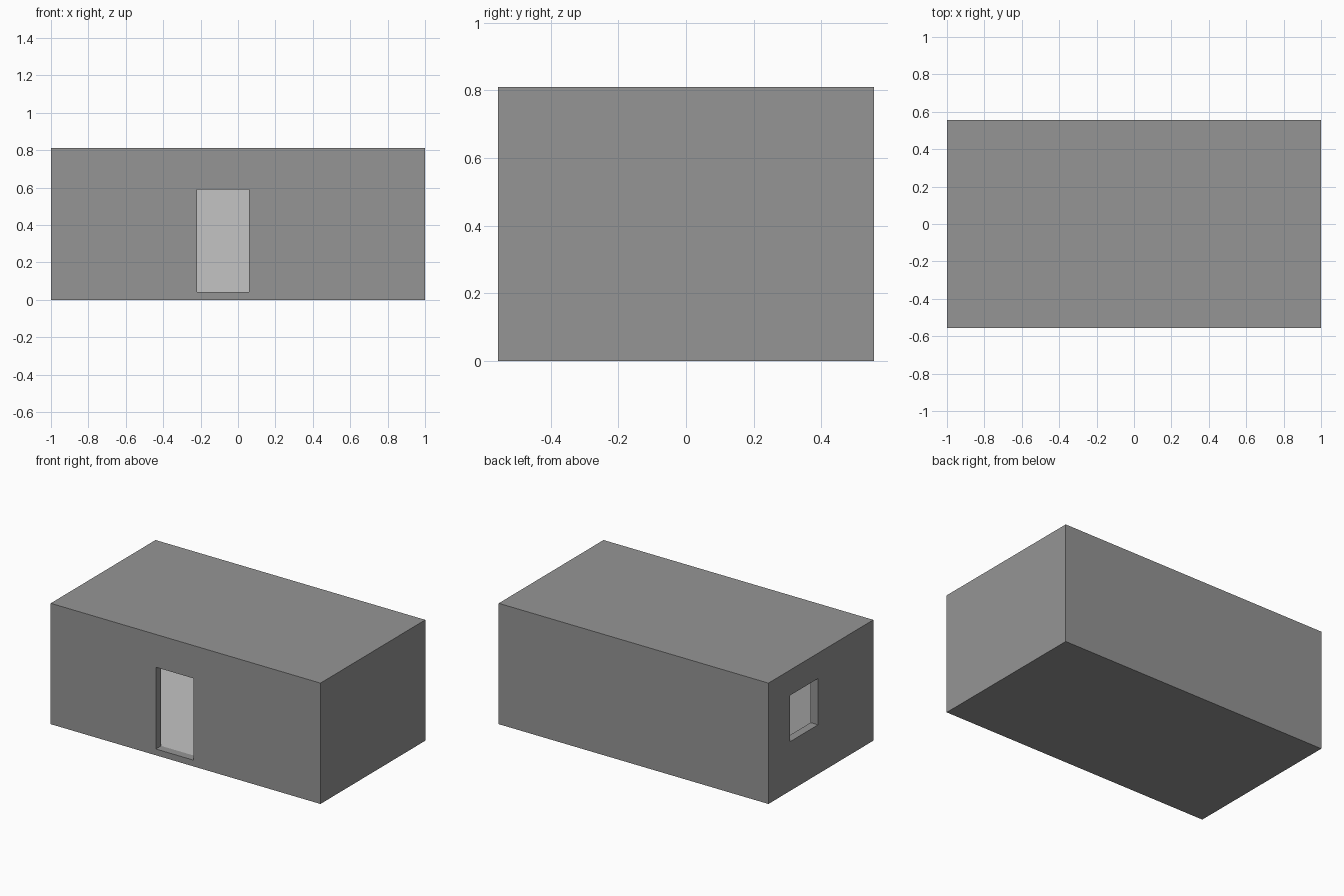
import bpy

if "Cube" in bpy.data.objects:
    bpy.data.objects.remove(bpy.data.objects["Cube"])

W, D, H = 2.0, 1.11, 0.81      # outer size
T, FLOOR = 0.055, 0.04         # wall and slab thickness


def material(name, v):
    m = bpy.data.materials.new(name)
    m.diffuse_color = (v, v, v, 1)
    m.use_nodes = True
    m.node_tree.nodes["Principled BSDF"].inputs["Base Color"].default_value = m.diffuse_color
    return m


def box(name, lo, hi):
    bpy.ops.mesh.primitive_cube_add(size=1)
    o = bpy.context.object
    o.name = name
    for v in o.data.vertices:
        v.co = [lo[i] if v.co[i] < 0 else hi[i] for i in range(3)]
    return o


outer = material("grey_outside", 0.30)
inner = material("light_grey_inside", 0.55)

# Solid block of the building
shell = box("building_shell", (-W/2, -D/2, 0), (W/2, D/2, H))
shell.data.materials.append(outer)
shell.data.materials.append(inner)

# Room, door opening in the front wall, window opening in the left wall
ix, iy = W/2 - T, D/2 - T
cutters = [
    box("room_cutter", (-ix, -iy, FLOOR), (ix, iy, H - FLOOR)),
    box("door_cutter", (-0.22, -D/2 - 0.1, FLOOR + 0.002), (0.06, -iy + 0.1, 0.59)),
    box("window_cutter", (-W/2 - 0.1, 0.03, 0.33), (-ix + 0.1, 0.325, 0.64)),
]
for c in cutters:
    c.hide_render = True
    mod = shell.modifiers.new(c.name, 'BOOLEAN')
    mod.operation = 'DIFFERENCE'
    mod.solver = 'EXACT'
    mod.object = c
    bpy.context.view_layer.objects.active = shell
    bpy.ops.object.modifier_apply(modifier=mod.name)
for c in cutters:
    bpy.data.objects.remove(c, do_unlink=True)

# Room surfaces are light, outside and opening reveals are grey
e = 0.001
for p in shell.data.polygons:
    pts = [shell.data.vertices[i].co for i in p.vertices]
    inside = all(abs(v.x) < ix + e and abs(v.y) < iy + e and
                 FLOOR - e < v.z < H - FLOOR + e for v in pts)
    p.material_index = 1 if inside else 0

# Short inner wall seen through the window
wall = box("inner_wall", (-ix, -0.24, FLOOR), (-0.55, -0.2, H - FLOOR))
wall.data.materials.append(inner)
